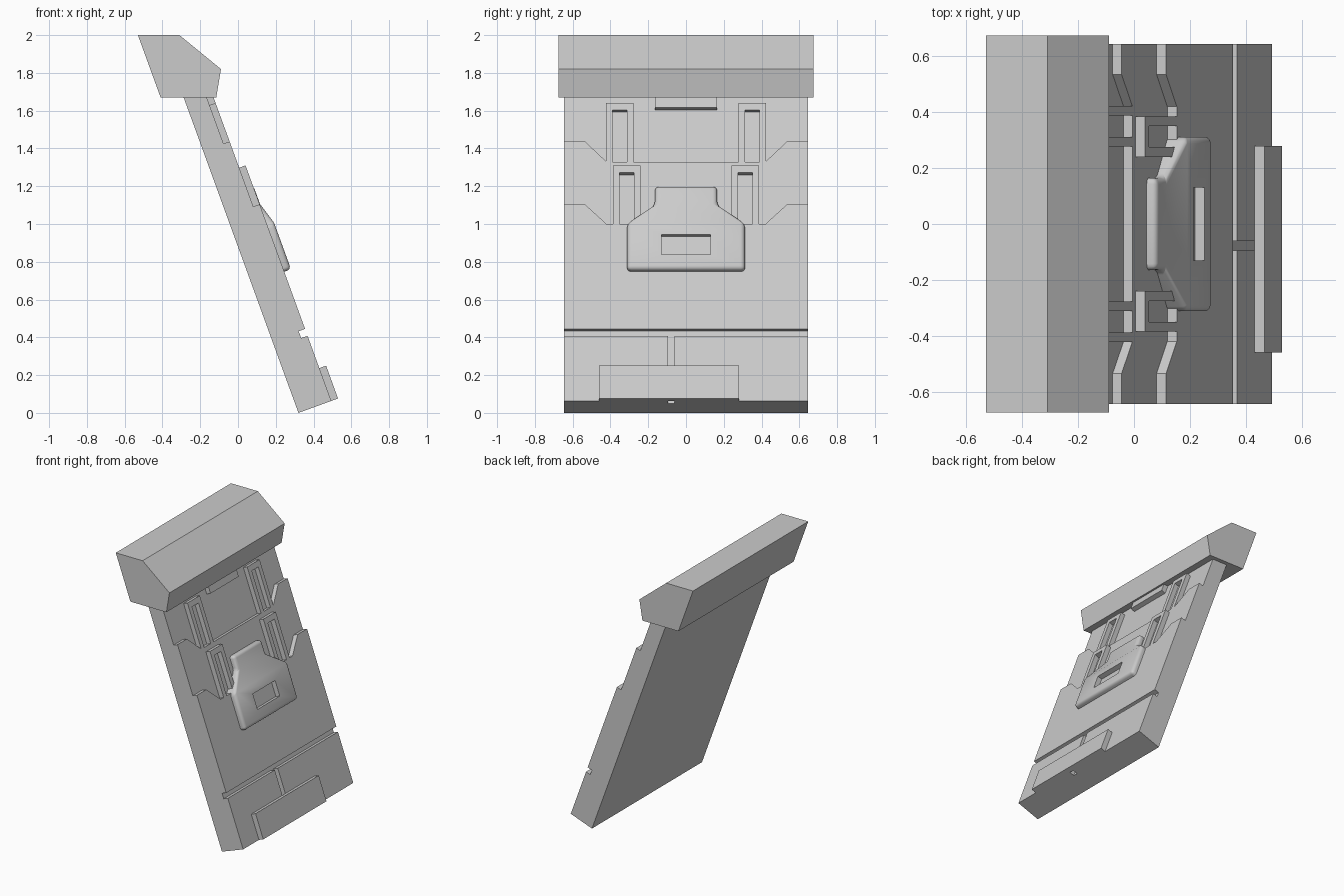
import bpy, bmesh
from math import sin, cos, radians
from mathutils import Vector

cube = bpy.data.objects.get("Cube")
if cube:
    bpy.data.objects.remove(cube, do_unlink=True)

grey = bpy.data.materials.new("plain grey")
grey.use_nodes = True
grey.diffuse_color = (0.6, 0.6, 0.6, 1)
grey.node_tree.nodes["Principled BSDF"].inputs["Base Color"].default_value = (0.6, 0.6, 0.6, 1)

LEAN = radians(20)
UP = Vector((-sin(LEAN), 0, cos(LEAN)))     # along the leaning slab
OUT = Vector((cos(LEAN), 0, sin(LEAN)))     # away from its front face
FOOT = Vector((0.32, 0, 0))


def leaning(y, s, t):
    return FOOT + Vector((0, y, 0)) + UP * s + OUT * t


def loft(name, back, front):
    """Solid between two matching point loops."""
    bm = bmesh.new()
    a = [bm.verts.new(p) for p in back]
    b = [bm.verts.new(p) for p in front]
    bm.faces.new(a)
    bm.faces.new(b)
    for i in range(len(a)):
        j = (i + 1) % len(a)
        bm.faces.new((a[i], a[j], b[j], b[i]))
    bmesh.ops.recalc_face_normals(bm, faces=bm.faces)
    mesh = bpy.data.meshes.new(name)
    bm.to_mesh(mesh)
    bm.free()
    mesh.materials.append(grey)
    obj = bpy.data.objects.new(name, mesh)
    bpy.context.collection.objects.link(obj)
    return obj


def plate(name, outline, t0, t1):
    return loft(name, [leaning(y, s, t0) for y, s in outline],
                [leaning(y, s, t1) for y, s in outline])


def box(name, y0, y1, s0, s1, t0, t1):
    return plate(name, [(y0, s0), (y1, s0), (y1, s1), (y0, s1)], t0, t1)


def stepped_plate(name, s0, middle, edge, t0, t1):
    """Plate whose top edge dips in the middle."""
    right = [(W, s0), (W, edge), (0.535, edge), (0.42, middle)]
    plate(name, right + [(-y, s) for y, s in reversed(right)], t0, t1)


def slot_frame(name, y, s0, s1, t0, t1):
    """Upside-down U around a sunk slot."""
    o, i, top = 0.0725, 0.038, s1 - 0.04
    shape = [(-o, s0), (-o, s1), (o, s1), (o, s0), (i, s0), (i, top), (-i, top), (-i, s0)]
    plate(name, [(y + dy, s) for dy, s in shape], t0, t1)


# Leaning slab in three layers
W = 0.645
T1, T2, T3 = 0.115, 0.149, 0.185
box("slab_back", -W, W, 0, 1.78, 0, T1)
stepped_plate("slab_middle_layer", 0, 1.36, 1.475, T1, T2)
stepped_plate("slab_front_layer", 0.406, 0.996, 1.108, T2, T3)

# Foot plates with grooves between them, and the raised foot panel
box("foot_plate_left", -0.06, W, 0, 0.367, T2, T3)
box("foot_plate_right", -W, -0.095, 0, 0.367, T2, T3)
box("foot_panel", -0.46, 0.28, 0, 0.185, T3, 0.223)

# Slot frames on both sides and the tab below the cap
for side, word in ((1, "left"), (-1, "right")):
    slot_frame("lower_slot_frame_" + word, side * 0.313, 0.996, 1.327, T2, T3)
    slot_frame("upper_slot_frame_" + word, side * 0.35, 1.36, 1.692, T1, T2)
box("top_tab", -0.165, 0.165, 1.665, 1.78, T1, T2)

# Overhanging cap
profile = [(-0.53, 2), (-0.31, 2), (-0.09, 1.82), (-0.115, 1.67), (-0.41, 1.67)]
loft("cap", [(x, -0.675, z) for x, z in profile], [(x, 0.675, z) for x, z in profile])

# Rounded badge with a sloping shoulder and narrow neck
FACE, NECK, BACK = 0.223, 0.187, 0.1
half = [(0.312, 0.728, FACE), (0.312, 0.99, FACE), (0.165, 1.108, NECK), (0.165, 1.212, NECK)]
bm = bmesh.new()
rows = [[bm.verts.new(leaning(y * k, s, d)) for y, s, t in half for d in (t, BACK)] for k in (1, -1)]
r, l = rows
for i in (0, 2, 4):
    bm.faces.new((r[i], r[i + 2], l[i + 2], l[i]))
    bm.faces.new((r[i + 1], r[i + 3], l[i + 3], l[i + 1]))
    for q in rows:
        bm.faces.new((q[i], q[i + 2], q[i + 3], q[i + 1]))
for i in (0, 6):
    bm.faces.new((r[i], l[i], l[i + 1], r[i + 1]))
bmesh.ops.recalc_face_normals(bm, faces=bm.faces)
mesh = bpy.data.meshes.new("badge")
bm.to_mesh(mesh)
bm.free()
mesh.materials.append(grey)
badge = bpy.data.objects.new("badge", mesh)
bpy.context.collection.objects.link(badge)

bevel = badge.modifiers.new("soft_edges", "BEVEL")
bevel.width = 0.022
bevel.segments = 4
bevel.limit_method = "ANGLE"
bevel.angle_limit = radians(50)

# Sunk slot in the badge
cutter = box("badge_slot_cutter", -0.13, 0.13, 0.812, 0.924, T3 + 0.003, 0.3)
cutter.hide_render = True
cutter.hide_viewport = True
cut = badge.modifiers.new("slot", "BOOLEAN")
cut.operation = "DIFFERENCE"
cut.object = cutter
cut.solver = "EXACT"

# Bake the badge so only its rounded edges shade smooth
bpy.context.view_layer.update()
graph = bpy.context.evaluated_depsgraph_get()
badge_mesh = bpy.data.meshes.new_from_object(badge.evaluated_get(graph))
badge.modifiers.clear()
badge.data = badge_mesh
bpy.data.objects.remove(cutter, do_unlink=True)
bpy.ops.object.select_all(action="DESELECT")
badge.select_set(True)
bpy.context.view_layer.objects.active = badge
bpy.ops.object.shade_smooth_by_angle(angle=radians(30))
